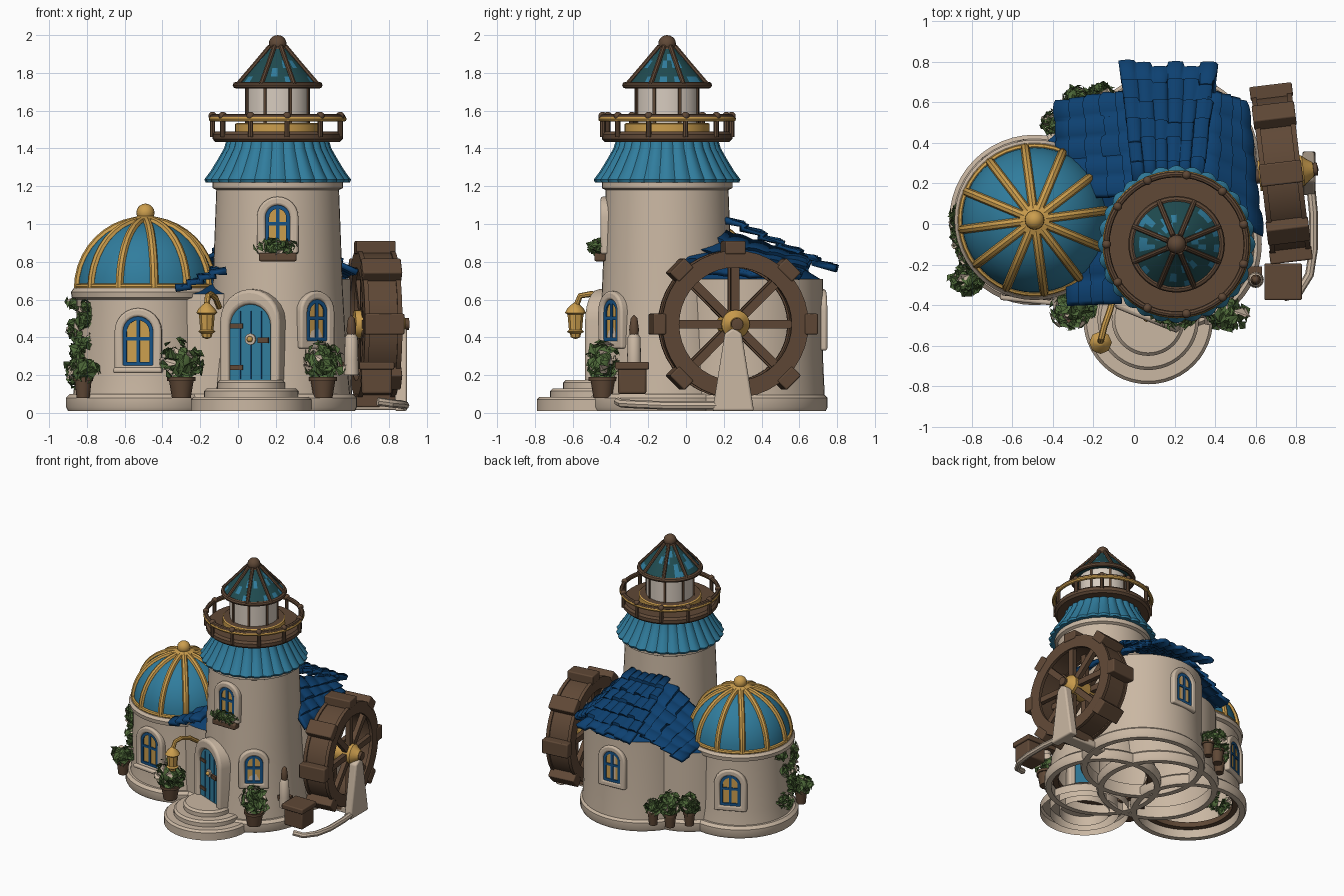
import bpy, bmesh, math, random
from mathutils import Vector, Matrix

if "Cube" in bpy.data.objects:
    bpy.data.objects.remove(bpy.data.objects["Cube"])
random.seed(4)
T, I = Matrix.Translation, Matrix.Identity(4)
RZ = lambda a: Matrix.Rotation(a, 4, 'Z')
TAU = math.tau

def mat(name, r, g, b):
    m = bpy.data.materials.new(name)
    m.diffuse_color = (r, g, b, 1)
    m.use_nodes = True
    m.node_tree.nodes["Principled BSDF"].inputs["Base Color"].default_value = m.diffuse_color
    return m

CREAM = mat("cream plaster", .59, .475, .365)
WHITE = mat("pale lantern wall", .68, .60, .52)
SKY = mat("light blue", .03, .205, .34)
NAVY = mat("dark blue tile", .004, .052, .165)
FRAME = mat("window blue", .008, .085, .24)
GOLD = mat("gold", .60, .34, .075)
BROWN = mat("brown wood", .115, .065, .037)
GREEN = mat("leaf green", .075, .14, .04)
TEAL = mat("dark teal glass", .014, .07, .08)

def make(name, bm, mats, M=I, bevel=0, recalc=True):
    if recalc:
        bmesh.ops.recalc_face_normals(bm, faces=bm.faces)
    me = bpy.data.meshes.new(name)
    bm.to_mesh(me)
    bm.free()
    o = bpy.data.objects.new(name, me)
    for m in mats if isinstance(mats, list) else [mats]:
        me.materials.append(m)
    o.matrix_world = M
    bpy.context.collection.objects.link(o)
    if bevel:
        b = o.modifiers.new("bevel", 'BEVEL')
        b.width, b.segments = bevel, 3
    return o

def lathe(name, prof, m, M=I, seg=48, flutes=0, amp=0, closed=False, rule=None):
    bm = bmesh.new()
    rings = []
    for r, z in prof:
        ring = []
        for i in range(seg):
            a = TAU * i / seg
            q = r * (1 + amp * abs(math.cos(flutes * a / 2)) if flutes else 1)
            ring.append(bm.verts.new((q * math.cos(a), q * math.sin(a), z)))
        rings.append(ring)
    for k in range(len(rings) - (0 if closed else 1)):
        A, B = rings[k], rings[(k + 1) % len(rings)]
        for i in range(seg):
            j = (i + 1) % seg
            f = bm.faces.new((A[i], A[j], B[j], B[i]))
            if rule:
                f.material_index = rule(k, i)
    bmesh.ops.remove_doubles(bm, verts=bm.verts, dist=1e-5)
    return make(name, bm, m, M)

def box(name, c, s, m, M=I, bevel=0):
    bm = bmesh.new()
    bmesh.ops.create_cube(bm, size=1, matrix=T(c) @ Matrix.Diagonal((*s, 1)))
    return make(name, bm, m, M, bevel)

def ball(name, c, r, m):
    bm = bmesh.new()
    bmesh.ops.create_uvsphere(bm, u_segments=16, v_segments=10, radius=r)
    return make(name, bm, m, T(c))

def torus(name, R, r, z, m, M=I, seg=48):
    return lathe(name, [(R + r * math.cos(t * TAU / 8), z + r * math.sin(t * TAU / 8)) for t in range(8)], m, M, seg, closed=True)

def tube(name, pts, r, m, M=I):
    cu = bpy.data.curves.new(name, 'CURVE')
    cu.dimensions, cu.bevel_depth, cu.bevel_resolution, cu.use_fill_caps = '3D', r, 2, True
    sp = cu.splines.new('POLY')
    sp.points.add(len(pts) - 1)
    for p, q in zip(sp.points, pts):
        p.co = (*q, 1)
    tmp = bpy.data.objects.new(name + " path", cu)
    bm = bmesh.new()
    bm.from_mesh(tmp.to_mesh())
    tmp.to_mesh_clear()
    bpy.data.objects.remove(tmp)
    return make(name, bm, m, M)

def prism(name, outer, y0, y1, m, M=I, inner=None, bevel=0):
    # Extrude an XZ outline along Y, optionally with a matching hole
    bm = bmesh.new()
    loop = lambda pts, y: [bm.verts.new((x, y, z)) for x, z in pts]
    a, b = loop(outer, y0), loop(outer, y1)
    n = len(a)
    pairs = [(a, b)]
    if inner:
        c, d = loop(inner, y0), loop(inner, y1)
        pairs += [(b, d), (d, c), (c, a)]
    else:
        bm.faces.new(a)
        bm.faces.new(b)
    for p, q in pairs:
        for i in range(n):
            j = (i + 1) % n
            bm.faces.new((p[i], p[j], q[j], q[i]))
    return make(name, bm, m, M, bevel)

def arch(w, z0, z1, n=12):
    r = w / 2
    return [(-r, z0), (r, z0)] + [(r * math.cos(math.pi * i / n), z1 - r + r * math.sin(math.pi * i / n)) for i in range(n + 1)]

def on_wall(c, r, deg):
    a = math.radians(deg)
    return T((c[0] + r * math.cos(a), c[1] + r * math.sin(a), 0)) @ RZ(a + math.pi / 2)

def window(name, c, r, deg, w, z0, z1):
    M = on_wall(c, r, deg)
    prism(name + " surround", arch(w + .09, z0 - .04, z1 + .045), .06, -.022, CREAM, M, arch(w, z0, z1), .012)
    prism(name + " frame", arch(w, z0, z1), .03, -.012, FRAME, M, arch(w - .04, z0 + .02, z1 - .02))
    prism(name + " pane", arch(w, z0, z1), .03, -.004, GOLD, M)
    box(name + " upright", (0, -.006, (z0 + z1) / 2), (.018, .01, z1 - z0 - .02), FRAME, M)
    box(name + " crossbar", (0, -.006, z0 + (z1 - z0) * .55), (w - .02, .01, .018), FRAME, M)

def tiles(name, a, b, c, d, rows, cols):
    # Stepped wavy tile slab; a-b is the upper edge, c-d the lower
    a, b, c, d = map(Vector, (a, b, c, d))
    n = (b - a).cross(c - a).normalized()
    n = n if n.z > 0 else -n
    bm, grid = bmesh.new(), []
    for r in range(rows):
        jag = [random.uniform(-.025, .025) for _ in range(cols + 1)]
        for v, lift in ((r / rows, 0), ((r + 1) / rows, .022)):
            line = []
            for i in range(cols * 6 + 1):
                u = i / (cols * 6)
                vv = v + (jag[i // 6] if lift else 0)
                p = a.lerp(b, u).lerp(c.lerp(d, u), vv)
                line.append(bm.verts.new(p + n * (lift + .011 * abs(math.sin(math.pi * cols * u)))))
            grid.append(line)
    for A, B in zip(grid, grid[1:]):
        for i in range(len(A) - 1):
            bm.faces.new((A[i], A[i + 1], B[i + 1], B[i]))
    o = make(name, bm, NAVY)
    s = o.modifiers.new("thickness", 'SOLIDIFY')
    s.thickness, s.offset = .03, 0

def foliage(name, c, r, n, leaf=.045, flower=9):
    bm = bmesh.new()
    bmesh.ops.create_icosphere(bm, subdivisions=2, radius=1, matrix=T(c) @ Matrix.Diagonal((r[0] * .55, r[1] * .55, r[2] * .6, 1)))
    for k in range(n):
        d = Vector([random.gauss(0, 1) for _ in range(3)]).normalized()
        p = Vector(c) + Vector([d[i] * r[i] * random.uniform(.5, 1) for i in range(3)])
        e = (d + Vector([random.gauss(0, .4) for _ in range(3)])).normalized()
        u = e.cross(Vector([random.gauss(0, 1) for _ in range(3)])).normalized()
        w, s = e.cross(u), leaf * random.uniform(.6, 1)
        v = [bm.verts.new(p + q) for q in (-u * s, w * s * .65 + e * s * .25, u * s, -w * s * .65 + e * s * .25)]
        for f in (bm.faces.new((v[0], v[1], v[2])), bm.faces.new((v[0], v[2], v[3]))):
            f.material_index = 1 if k % flower == 0 else 0
    make(name, bm, [GREEN, CREAM], recalc=False)

TW, DM, BK, MID = (.21, -.1), (-.49, .02), (.17, .3), (-.12, .12)
at = lambda c: T((c[0], c[1], 0))

# Plinths, open underneath, with timber rings inside the tower and dome house
for nm, c, r in (("tower", TW, .42), ("dome", DM, .42), ("back", BK, .45), ("middle", MID, .44)):
    lathe(nm + " plinth", [(r - .05, .01), (r - .01, .01), (r, .03), (r, .08), (r - .02, .1), (r - .05, .1)], CREAM, at(c), closed=True)
for nm, c, r in (("tower", TW, .36), ("dome", DM, .36)):
    lathe(nm + " floor ring", [(r - .04, .07), (r, .07), (r, .11), (r - .04, .11)], BROWN, at(c), closed=True)
# Front steps
for i, (r, z) in enumerate(((.32, .085), (.25, .13), (.18, .175))):
    lathe("step %d" % (i + 1), [(r, .01), (r, z - .015), (r - .015, z), (0, z)], CREAM, at((.07, -.47)))

# Walls
lathe("tower wall", [(.385, .08), (.365, .3), (.345, .65), (.325, 1.18), (.345, 1.19), (.345, 1.235), (.3, 1.25)], CREAM, at(TW))
lathe("dome house wall", [(.385, .08), (.37, .2), (.365, .6), (.39, .61), (.395, .64), (.38, .66), (.34, .665)], CREAM, at(DM))
lathe("back house wall", [(.435, .08), (.425, .3), (.425, .71)], CREAM, at(BK))
lathe("back house under roof", [(.425, .7), (.1, .9)], NAVY, at(BK))
lathe("middle wall", [(.42, .08), (.42, .63)], CREAM, at(MID))
lathe("middle under roof", [(.42, .63), (.1, .72)], NAVY, at(MID))

# Tower skirt roof, gallery and lantern room
t = at(TW)
lathe("skirt roof", [(.3, 1.225), (.365, 1.22), (.372, 1.235), (.34, 1.28), (.305, 1.34), (.272, 1.4), (.255, 1.46)], SKY, t, 168, 28, .045)
lathe("gallery deck", [(.24, 1.435), (.33, 1.435), (.345, 1.45), (.345, 1.475), (.33, 1.49), (.17, 1.49)], BROWN, t)
torus("gallery rail", .345, .015, 1.567, BROWN, t)
torus("gallery gold rail", .351, .014, 1.556, GOLD, t)
lathe("lantern gold foot", [(.225, 1.485), (.225, 1.53), (.215, 1.535)], GOLD, t)
lathe("lantern foot top", [(.218, 1.536), (.17, 1.536)], BROWN, t)
for i in range(11):
    a = TAU * (i + .5) / 11
    x, y = TW[0] + .345 * math.cos(a), TW[1] + .345 * math.sin(a)
    lathe("gallery post", [(.014, 1.46), (.014, 1.58)], BROWN, at((x, y)), 8)
    ball("gallery post knob", (x, y, 1.572), .022, BROWN)
lathe("lantern room wall", [(.172, 1.49), (.172, 1.74)], WHITE, t, 32)
for i in range(8):
    M = t @ RZ(TAU * (i + .5) / 8)
    box("lantern mullion", (.172, 0, 1.62), (.016, .016, .24), BROWN, M)
    tube("lantern roof rib", [(.228, 0, 1.74), (.135, 0, 1.84), (.045, 0, 1.94)], .013, BROWN, M)
lathe("lantern roof glass", [(.17, 1.73), (.224, 1.735), (.186, 1.78), (.146, 1.825), (.108, 1.865), (.073, 1.9), (.04, 1.94)], [TEAL, SKY], t, 32,
      rule=lambda k, i: int(0 < k < 5 and random.random() < .2))
torus("lantern roof rim", .22, .018, 1.735, BROWN, t)
lathe("lantern roof collar", [(.06, 1.905), (.05, 1.93), (.03, 1.95)], BROWN, t, 16)
ball("lantern finial", (*TW, 1.953), .047, BROWN)

# Dome with gold ribs
d = at(DM)
arc = [(.36 * math.cos(k * math.pi / 20), .66 + .36 * math.sin(k * math.pi / 20)) for k in range(11)]
lathe("dome", arc, SKY, d)
torus("dome gold band", .362, .016, .668, GOLD, d)
for i in range(12):
    tube("dome rib", [(r, 0, z) for r, z in arc], .022, GOLD, d @ RZ(TAU * (i + .25) / 12))
lathe("dome crown", [(.08, 1.0), (.075, 1.03), (.035, 1.045), (.03, 1.06)], GOLD, d, 20)
ball("dome finial", (*DM, 1.06), .048, GOLD)

# Tiled roofs around the back and the small front porch
tiles("back roof", (0, .2, 1.015), (.33, .2, 1.015), (-.07, .78, .745), (.41, .77, .745), 6, 6)
tiles("left roof", (.06, .14, .97), (.02, .66, .79), (-.36, .12, .66), (-.37, .6, .61), 5, 5)
tiles("right roof", (.3, .14, .97), (.36, .66, .81), (.61, -.06, .73), (.54, .6, .70), 4, 5)
tiles("porch roof", (-.06, -.39, .745), (-.06, .0, .77), (-.32, -.4, .635), (-.32, .0, .65), 4, 3)

# Windows
window("tower upper window", TW, .33, -90, .13, .88, 1.1)
window("tower right window", TW, .352, -55, .13, .38, .6)
window("dome front window", DM, .365, -96, .16, .25, .51)
window("dome rear window", DM, .365, 114, .15, .25, .49)
window("back window", BK, .42, 94, .14, .37, .61)
box("dome window sill", (0, -.01, .225), (.26, .07, .03), CREAM, on_wall(DM, .365, -96), .012)

# Door
M = on_wall(TW, .36, -112)
prism("door surround", arch(.34, .1, .655), .1, -.045, CREAM, M, arch(.235, .1, .575), .018)
prism("door", arch(.24, .17, .58), .05, -.02, SKY, M)
for x in (-.06, 0, .06):
    box("door groove", (x, -.021, .36), (.006, .004, .36), FRAME, M)
for z in (.24, .46):
    box("door strap", (-.08, -.024, z), (.07, .01, .025), BROWN, M)
box("door latch", (.075, -.028, .385), (.06, .02, .03), BROWN, M)
lathe("door emblem", [(.03, 0), (.03, .01), (0, .012)], CREAM, M @ T((0, -.02, .39)) @ Matrix.Rotation(math.pi / 2, 4, 'X'), 16)
ball("door knob", M @ Vector((0, -.035, .39)), .016, GOLD)

# Hanging lamp
tube("lamp bracket", [(-.1, -.36, .56), (-.12, -.43, .61), (-.145, -.5, .63), (-.16, -.56, .62), (-.165, -.58, .57)], .016, GOLD)
lathe("hanging lamp", [(0, .39), (.025, .40), (.03, .42), (.046, .43), (.035, .44), (.042, .52), (.056, .53), (.045, .55), (.02, .575), (0, .59)], GOLD, at((-.165, -.585)), 8)

# Water wheel, axis tilted a little about z
W = T((.725, .25, .47)) @ RZ(.12) @ Matrix.Rotation(math.pi / 2, 4, 'Y')
lathe("wheel rim", [(.31, -.09), (.38, -.09), (.38, .09), (.31, .09)], BROWN, W, 40, closed=True)
for s in (-1, 1):
    lathe("wheel rim edge", [(.3, s * .075), (.39, s * .075), (.39, s * .1), (.3, s * .1)], BROWN, W, 40, closed=True)
for i in range(8):
    R = W @ RZ(TAU * i / 8)
    box("wheel paddle", (.405, 0, 0), (.07, .11, .21), BROWN, R, .008)
    for z in (-.06, .07):
        box("wheel spoke", (.18, 0, z), (.28, .045, .035), BROWN, R)
lathe("wheel hub", [(0, -.11), (.075, -.11), (.075, .11), (.06, .125), (.035, .16), (0, .165)], GOLD, W, 20)
lathe("wheel axle", [(.032, -.24), (.032, .18), (0, .185)], BROWN, W, 12)
P = T((.83, .25, 0)) @ RZ(math.pi / 2)
prism("wheel pedestal", [(-.11, .01), (.11, .01), (.045, .42), (0, .45), (-.045, .42)], 0, -.065, CREAM, P, bevel=.012)
box("wheel footing", (.7, .25, .04), (.36, .1, .05), CREAM, bevel=.01)
tube("water channel", [(.87, .2, .04), (.885, .05, .04), (.885, -.12, .04), (.865, -.25, .045), (.81, -.34, .05), (.74, -.36, .06)], .022, CREAM)

# Water trough and spout post
box("trough", (.735, -.285, .175), (.16, .15, .15), BROWN, bevel=.012)
box("trough rim", (.735, -.285, .25), (.185, .18, .04), BROWN, bevel=.008)
lathe("spout post", [(.04, .2), (.037, .28), (.034, .4), (.02, .42)], CREAM, at((.6, -.275)), 16)
lathe("spout cap", [(.022, .41), (.026, .44), (.018, .5), (0, .52)], BROWN, at((.6, -.275)), 12)
box("spout bracket", (.57, -.24, .25), (.12, .06, .04), BROWN)

# Potted plants, window box and ivy
for x, y, h, w in ((-.82, -.27, .06, .09), (-.3, -.42, .12, .12), (.45, -.44, .12, .11), (-.28, .6, .1, .09), (-.38, .5, .08, .07), (-.16, .64, .05, .06)):
    k = .6 + 3 * (w - .06) if w < .11 else 1
    lathe("plant pot", [(0, .08), (.05 * k, .08), (.065 * k, .17), (.075 * k, .17), (.075 * k, .19), (.05 * k, .185)], BROWN, at((x, y)), 16)
    foliage("potted plant", (x, y, .18 + h * .75), (w, w * .85, h), 95)
box("window box", (.21, -.455, .825), (.2, .06, .045), BROWN, bevel=.01)
foliage("window box plant", (.21, -.46, .87), (.125, .05, .05), 80, .035, 7)
for i in range(16):
    a = math.radians(random.uniform(172, 216))
    foliage("wall ivy", (DM[0] + .375 * math.cos(a), DM[1] + .375 * math.sin(a), .18 + .027 * i), (.045, .05, .05), 22, .036, 15)

# Smooth shading with sharp edges kept
for o in bpy.context.scene.objects:
    o.select_set(True)
    bpy.context.view_layer.objects.active = o
bpy.ops.object.shade_smooth_by_angle(angle=math.radians(40))
